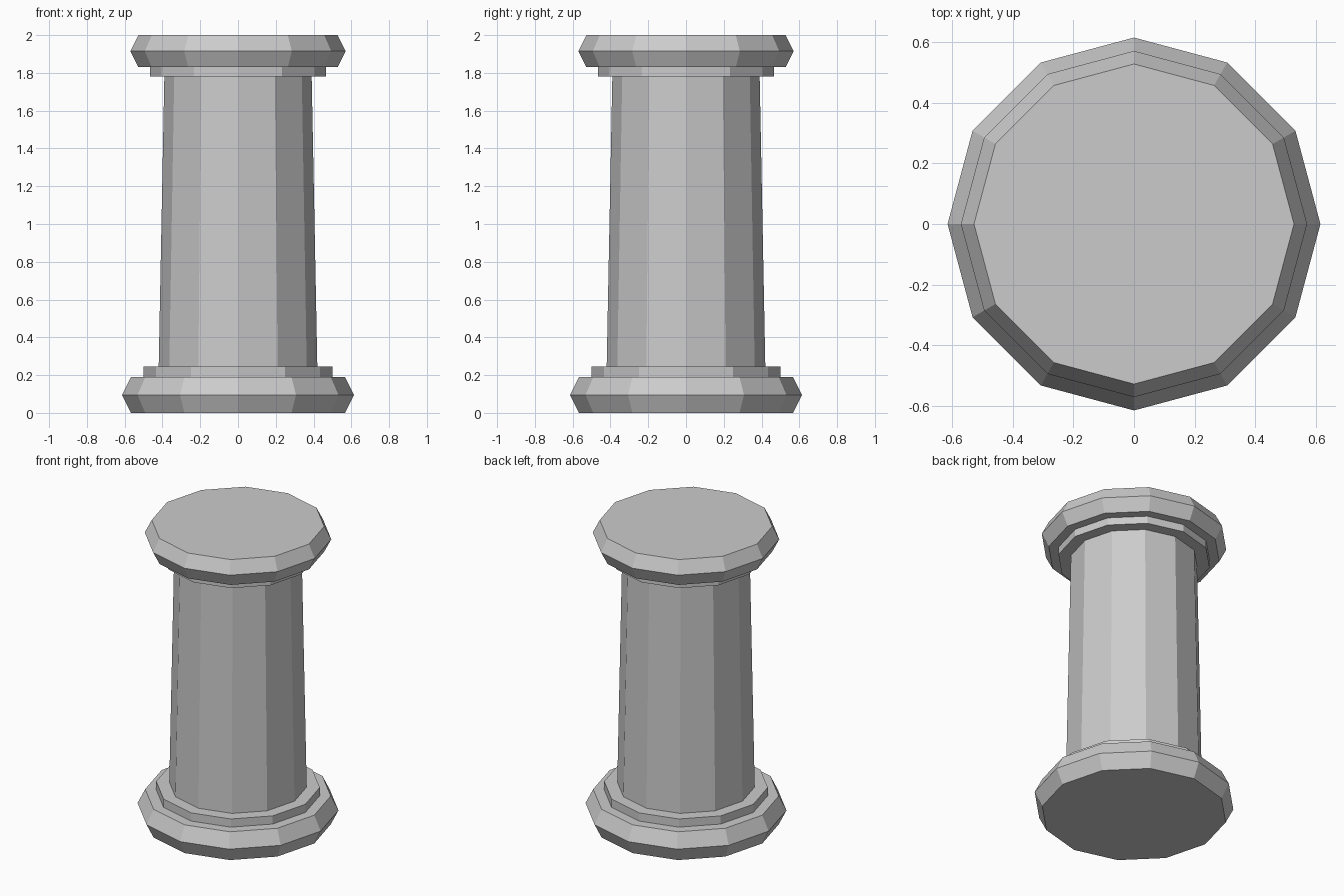
import bpy, bmesh
from math import cos, sin, tau

if "Cube" in bpy.data.objects:
    bpy.data.objects.remove(bpy.data.objects["Cube"])

SIDES = 12


def turned(name, profile):
    """Closed faceted solid from (radius, height) rings, bottom to top."""
    bm = bmesh.new()
    rings = [[bm.verts.new((r * cos(tau * i / SIDES), r * sin(tau * i / SIDES), z))
              for i in range(SIDES)] for r, z in profile]
    for low, high in zip(rings, rings[1:]):
        for i in range(SIDES):
            j = (i + 1) % SIDES
            bm.faces.new((low[i], low[j], high[j], high[i]))
    bm.faces.new(rings[0][::-1])
    bm.faces.new(rings[-1])
    mesh = bpy.data.meshes.new(name)
    bm.to_mesh(mesh)
    bm.free()
    bpy.context.collection.objects.link(bpy.data.objects.new(name, mesh))


# Base: bulging plinth and step
turned("base_moulding", [(0.567, 0), (0.614, 0.095), (0.567, 0.19)])
turned("base_step", [(0.5, 0.19), (0.5, 0.245)])

# Tapered shaft
turned("shaft", [(0.42, 0.245), (0.39, 1.78)])

# Capital: collar and bulging top
turned("capital_collar", [(0.467, 1.78), (0.467, 1.83)])
turned("capital_moulding", [(0.527, 1.83), (0.57, 1.915), (0.527, 2.0)])
